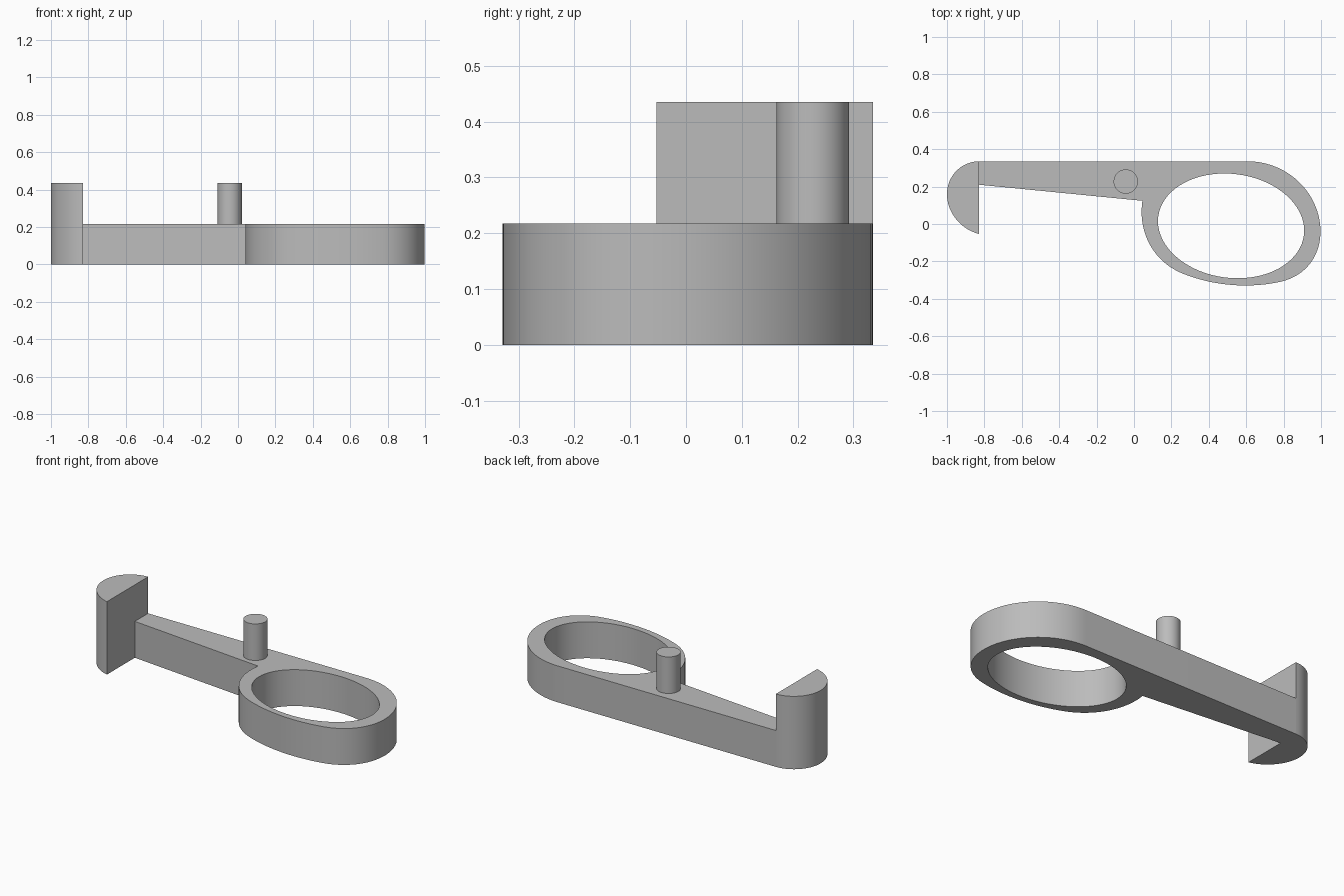
import bpy, bmesh, math
from mathutils import Vector
from mathutils.geometry import interpolate_bezier

cube = bpy.data.objects.get("Cube")
if cube:
    bpy.data.objects.remove(cube, do_unlink=True)

BODY_TOP = 0.217
TALL_TOP = 0.435

grey = bpy.data.materials.new("plain grey")
grey.use_nodes = True
colour = (0.5, 0.5, 0.5, 1)
grey.diffuse_color = colour
grey.node_tree.nodes["Principled BSDF"].inputs["Base Color"].default_value = colour


def arc(start, handle_a, handle_b, end, steps=20):
    """Sample one smooth span of an outline, leaving out its end point."""
    pts = [Vector((*p, 0)) for p in (start, handle_a, handle_b, end)]
    return [p.to_2d() for p in interpolate_bezier(*pts, steps + 1)][:-1]


def extrude(name, outlines, bottom, top):
    """Fill the outlines (inner ones become holes) and extrude them upward."""
    curve = bpy.data.curves.new(name, "CURVE")
    curve.dimensions = "2D"
    curve.fill_mode = "BOTH"
    curve.extrude = (top - bottom) / 2
    for outline in outlines:
        spline = curve.splines.new("POLY")
        spline.points.add(len(outline) - 1)
        for point, (x, y) in zip(spline.points, outline):
            point.co = (x, y, 0, 1)
        spline.use_cyclic_u = True
    obj = bpy.data.objects.new(name, curve)
    bpy.context.collection.objects.link(obj)
    bpy.ops.object.select_all(action="DESELECT")
    obj.select_set(True)
    bpy.context.view_layer.objects.active = obj
    bpy.ops.object.convert(target="MESH")
    obj = bpy.context.object
    # Weld the caps to the walls and lift the part to its height
    bm = bmesh.new()
    bm.from_mesh(obj.data)
    bmesh.ops.remove_doubles(bm, verts=bm.verts, dist=0.0001)
    bmesh.ops.translate(bm, verts=bm.verts, vec=(0, 0, (top + bottom) / 2))
    bmesh.ops.recalc_face_normals(bm, faces=bm.faces)
    bm.to_mesh(obj.data)
    bm.free()
    obj.data.materials.clear()
    obj.data.materials.append(grey)
    bpy.ops.object.shade_smooth_by_angle(angle=math.radians(30))
    return obj


def ellipse(cx, cy, rx, ry, skew=0.0, count=72):
    angles = [math.tau * i / count for i in range(count)]
    return [(cx + rx * math.cos(a), cy + ry * math.sin(a + skew)) for a in angles]


# Tapered arm running into the rounded ring
body = [(-0.828, 0.21), (-0.828, 0.335)]
body += arc((0.61, 0.335), (0.82, 0.335), (0.997, 0.165), (0.997, -0.04))
body += arc((0.997, -0.04), (0.997, -0.17), (0.92, -0.275), (0.79, -0.307))
body += arc((0.79, -0.307), (0.66, -0.338), (0.46, -0.345), (0.26, -0.265))
body += arc((0.26, -0.265), (0.1, -0.2), (0.02, -0.04), (0.045, 0.124))
body += [(0.045, 0.124)]
hole = ellipse(0.519, -0.01, 0.391, 0.28, skew=-0.09)
extrude("arm_and_ring", [body, hole], 0, BODY_TOP)

# Tall rounded hook at the end of the arm
hook = arc((-0.828, 0.335), (-0.923, 0.335), (-1, 0.257), (-1, 0.16))
hook += arc((-1, 0.16), (-1, 0.06), (-0.925, -0.03), (-0.828, -0.053))
hook += [(-0.828, -0.053)]
extrude("end_hook", [hook], 0, TALL_TOP)

# Upright pin on the arm
extrude("pin", [ellipse(-0.044, 0.227, 0.065, 0.065, count=48)], BODY_TOP, TALL_TOP)
